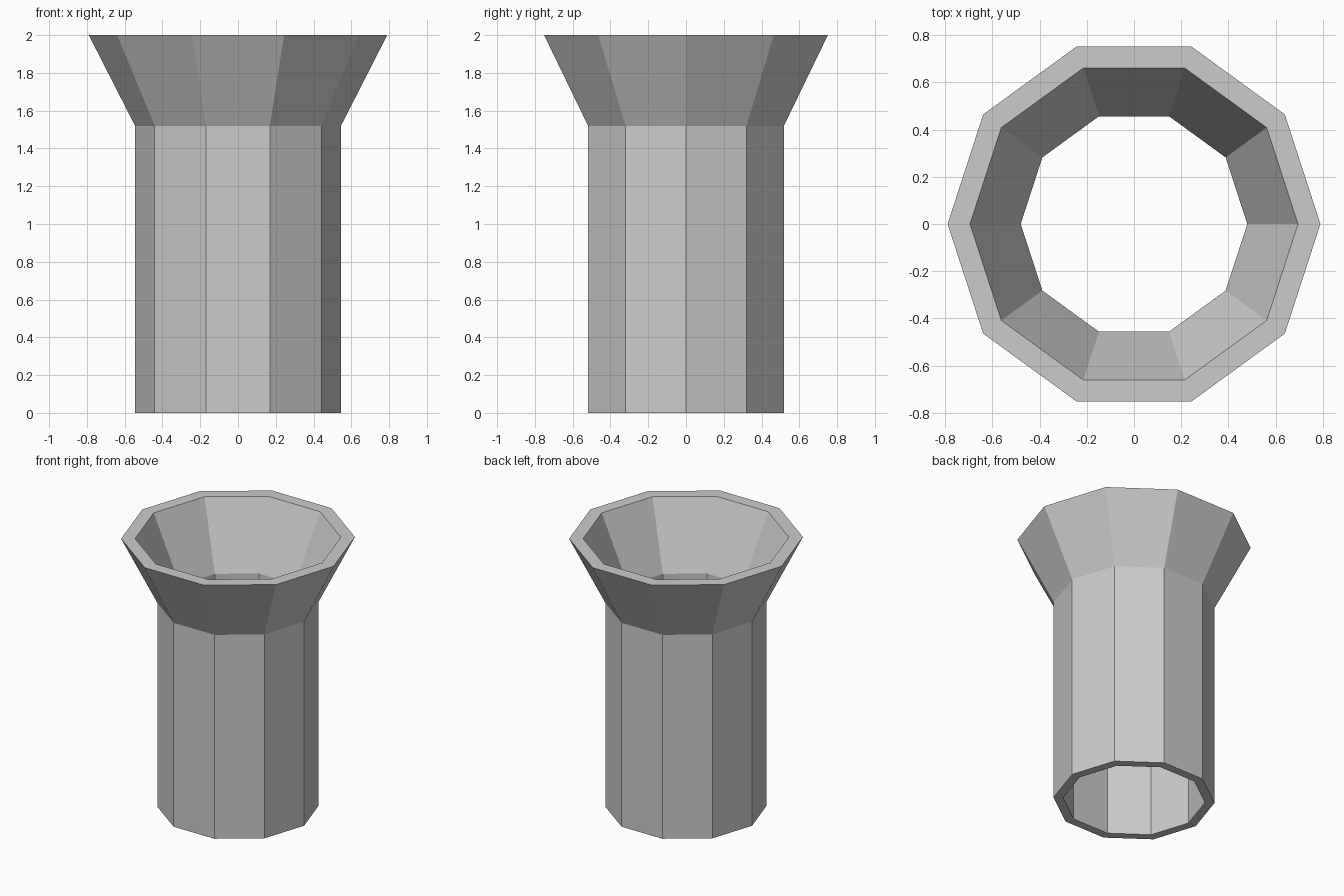
import bpy, bmesh
from math import cos, sin, pi

if "Cube" in bpy.data.objects:
    bpy.data.objects.remove(bpy.data.objects["Cube"])

SIDES = 10
# Closed wall section (radius, z): outside going up, then inside going down
PROFILE = [(0.545, 0), (0.545, 1.52), (0.79, 2.0),
           (0.695, 2.0), (0.48, 1.52), (0.48, 0)]

# Flared ten-sided tube, lathed from the wall section
bm = bmesh.new()
rings = [[bm.verts.new((r * cos(2 * pi * i / SIDES), r * sin(2 * pi * i / SIDES), z))
          for i in range(SIDES)] for r, z in PROFILE]
for k, ring in enumerate(rings):
    nxt = rings[(k + 1) % len(rings)]
    for i in range(SIDES):
        j = (i + 1) % SIDES
        bm.faces.new((ring[i], ring[j], nxt[j], nxt[i]))
bmesh.ops.recalc_face_normals(bm, faces=bm.faces)

mesh = bpy.data.meshes.new("flared_tube")
bm.to_mesh(mesh)
bm.free()
bpy.context.collection.objects.link(bpy.data.objects.new("flared_tube", mesh))
